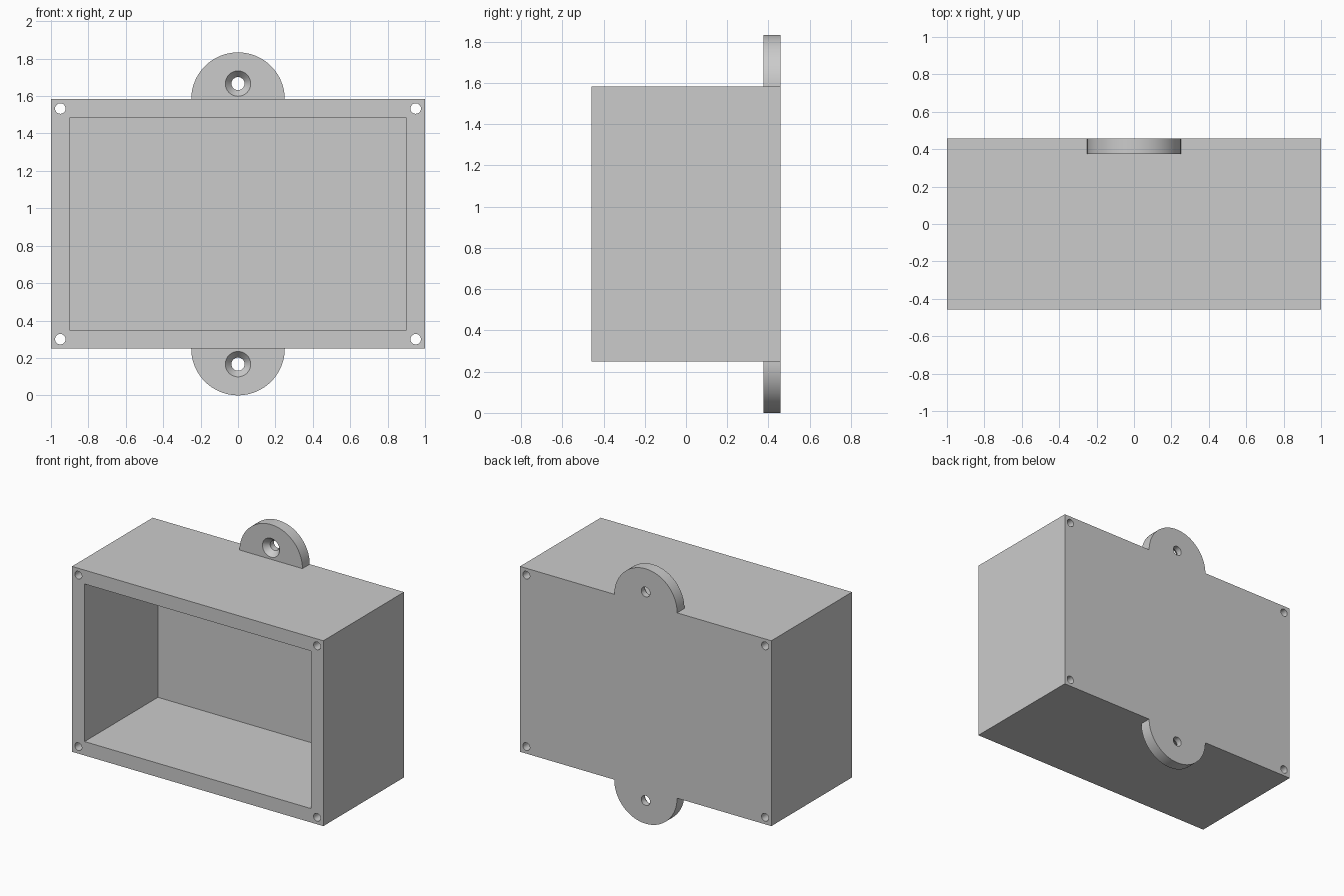
import bpy, bmesh, math
from mathutils import Matrix, Vector

cube = bpy.data.objects.get("Cube")
if cube:
    bpy.data.objects.remove(cube, do_unlink=True)

GREY = (0.6, 0.6, 0.6, 1)
grey = bpy.data.materials.new("grey_plastic")
grey.use_nodes = True
grey.diffuse_color = GREY
grey.node_tree.nodes["Principled BSDF"].inputs["Base Color"].default_value = GREY

# Main dimensions
HALF_W, HALF_D = 1.0, 0.4583
BOTTOM, TOP = 0.25, 1.5833
WALL, BACK = 0.1, 0.0833
INNER_BACK = HALF_D - BACK
TAB_RADIUS = 0.25


def finish(name, bm):
    bmesh.ops.recalc_face_normals(bm, faces=bm.faces)
    mesh = bpy.data.meshes.new(name)
    bm.to_mesh(mesh)
    bm.free()
    obj = bpy.data.objects.new(name, mesh)
    bpy.context.collection.objects.link(obj)
    return obj


def box(name, low, high):
    low, high = Vector(low), Vector(high)
    bm = bmesh.new()
    bmesh.ops.create_cube(bm, size=1, matrix=Matrix.Translation((low + high) / 2)
                          @ Matrix.Diagonal((high - low).to_4d()))
    return finish(name, bm)


def rod(x, z, front, back, r_front, r_back):
    """Round cutter running from front to back."""
    bm = bmesh.new()
    place = Matrix.Translation((x, (front + back) / 2, z)) @ Matrix.Rotation(math.pi / 2, 4, 'X')
    bmesh.ops.create_cone(bm, cap_ends=True, segments=48, radius1=r_back,
                          radius2=r_front, depth=back - front, matrix=place)
    return finish("cutter", bm)


def cut(obj, cutter):
    cutter.hide_render = True
    mod = obj.modifiers.new("cut", 'BOOLEAN')
    mod.operation = 'DIFFERENCE'
    mod.solver = 'EXACT'
    mod.object = cutter
    bpy.context.view_layer.objects.active = obj
    bpy.ops.object.modifier_apply(modifier=mod.name)
    bpy.data.objects.remove(cutter, do_unlink=True)


def shade(obj):
    obj.data.materials.clear()
    obj.data.materials.append(grey)
    bpy.ops.object.select_all(action='DESELECT')
    obj.select_set(True)
    bpy.context.view_layer.objects.active = obj
    bpy.ops.object.shade_smooth_by_angle(angle=math.radians(30))


def mounting_tab(name, z, up):
    """Half disc with a countersunk screw hole."""
    bm = bmesh.new()
    steps = 48
    rim = [bm.verts.new((TAB_RADIUS * math.cos(math.pi * i / steps), INNER_BACK,
                         z + up * TAB_RADIUS * math.sin(math.pi * i / steps)))
           for i in range(steps + 1)]
    face = bm.faces.new(rim)
    extruded = bmesh.ops.extrude_face_region(bm, geom=[face])["geom"]
    bmesh.ops.translate(bm, vec=(0, BACK, 0),
                        verts=[v for v in extruded if isinstance(v, bmesh.types.BMVert)])
    tab = finish(name, bm)
    hole_z = z + up * BACK
    cut(tab, rod(0, hole_z, INNER_BACK - 0.1, HALF_D + 0.1, 0.035, 0.035))
    cut(tab, rod(0, hole_z, INNER_BACK - 0.01, INNER_BACK + 0.05, 0.076, 0.027))
    shade(tab)


# Open-fronted case with a hollow inside
case = box("case", (-HALF_W, -HALF_D, BOTTOM), (HALF_W, HALF_D, TOP))
cut(case, box("cutter", (WALL - HALF_W, -HALF_D - 0.1, BOTTOM + WALL),
              (HALF_W - WALL, INNER_BACK, TOP - WALL)))

# Screw holes through the four corners
for x in (WALL / 2 - HALF_W, HALF_W - WALL / 2):
    for z in (BOTTOM + WALL / 2, TOP - WALL / 2):
        cut(case, rod(x, z, -HALF_D - 0.1, HALF_D + 0.1, 0.028, 0.028))
shade(case)

# Mounting tabs above and below
mounting_tab("upper_tab", TOP, 1)
mounting_tab("lower_tab", BOTTOM, -1)
